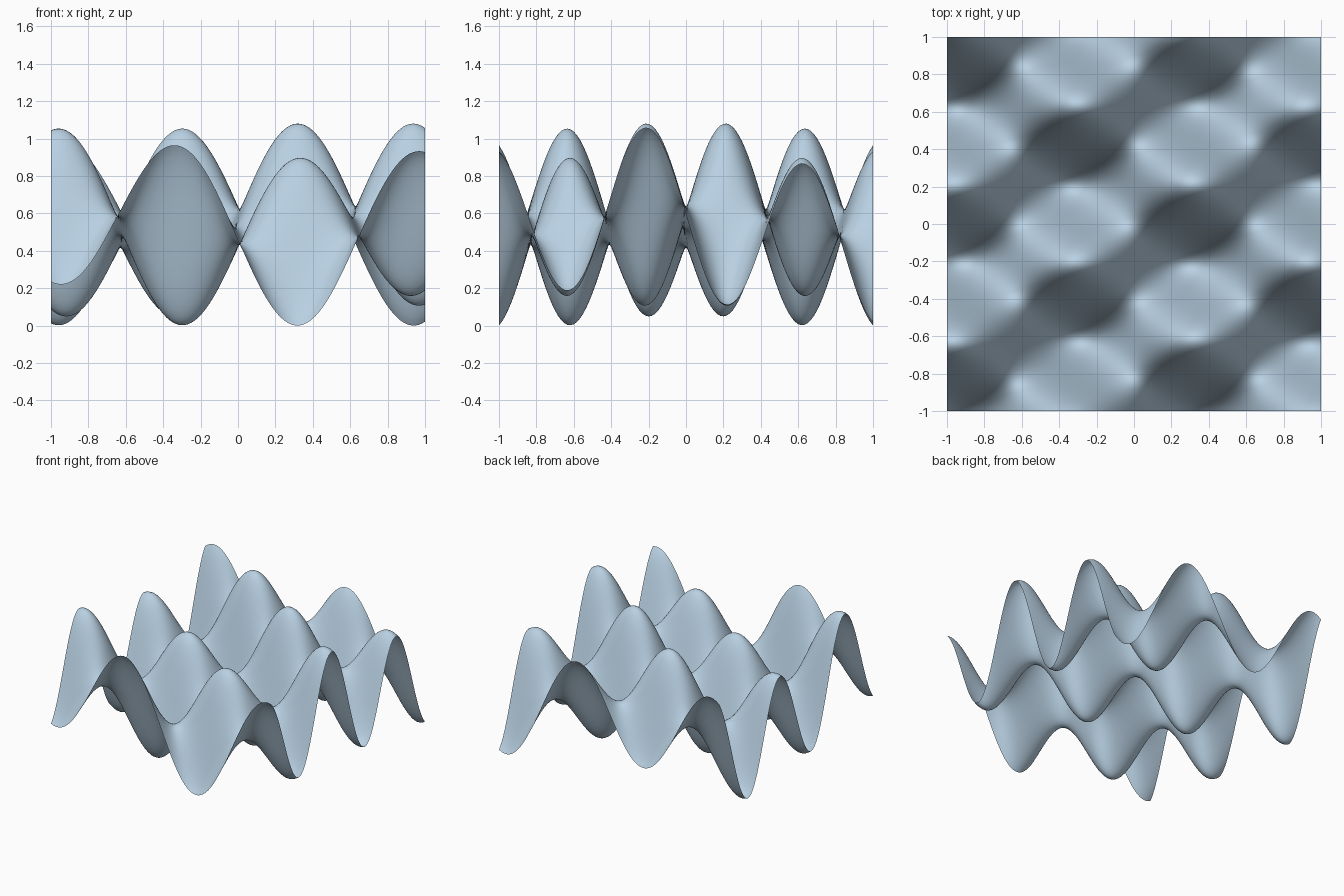
import bpy
import bmesh
from math import sin

# Remove the default cube
cube = bpy.data.objects.get("Cube")
if cube:
    bpy.data.objects.remove(cube, do_unlink=True)

SEGMENTS = 120
MID_HEIGHT = 0.534
RIPPLE = 0.445   # height of the crossed waves
SWELL = 0.111    # height of the long diagonal wave


def wave_height(x, y):
    crossed = sin(5 * x) * sin(7.5 * y)
    diagonal = sin(2.5 * (x + y))
    return MID_HEIGHT + RIPPLE * crossed + SWELL * diagonal


# Pale blue material
pale_blue = bpy.data.materials.new("pale_blue")
pale_blue.use_nodes = True
colour = (0.48, 0.63, 0.76, 1)
pale_blue.diffuse_color = colour
pale_blue.node_tree.nodes["Principled BSDF"].inputs["Base Color"].default_value = colour

# Open sheet, lifted into waves
bm = bmesh.new()
bmesh.ops.create_grid(bm, x_segments=SEGMENTS, y_segments=SEGMENTS, size=1)
for v in bm.verts:
    v.co.z = wave_height(v.co.x, v.co.y)
lowest = min(v.co.z for v in bm.verts)
bmesh.ops.translate(bm, verts=bm.verts, vec=(0, 0, -lowest))
for f in bm.faces:
    f.smooth = True
mesh = bpy.data.meshes.new("wave_surface")
bm.to_mesh(mesh)
bm.free()
mesh.materials.append(pale_blue)
wave_surface = bpy.data.objects.new("wave_surface", mesh)
bpy.context.collection.objects.link(wave_surface)
